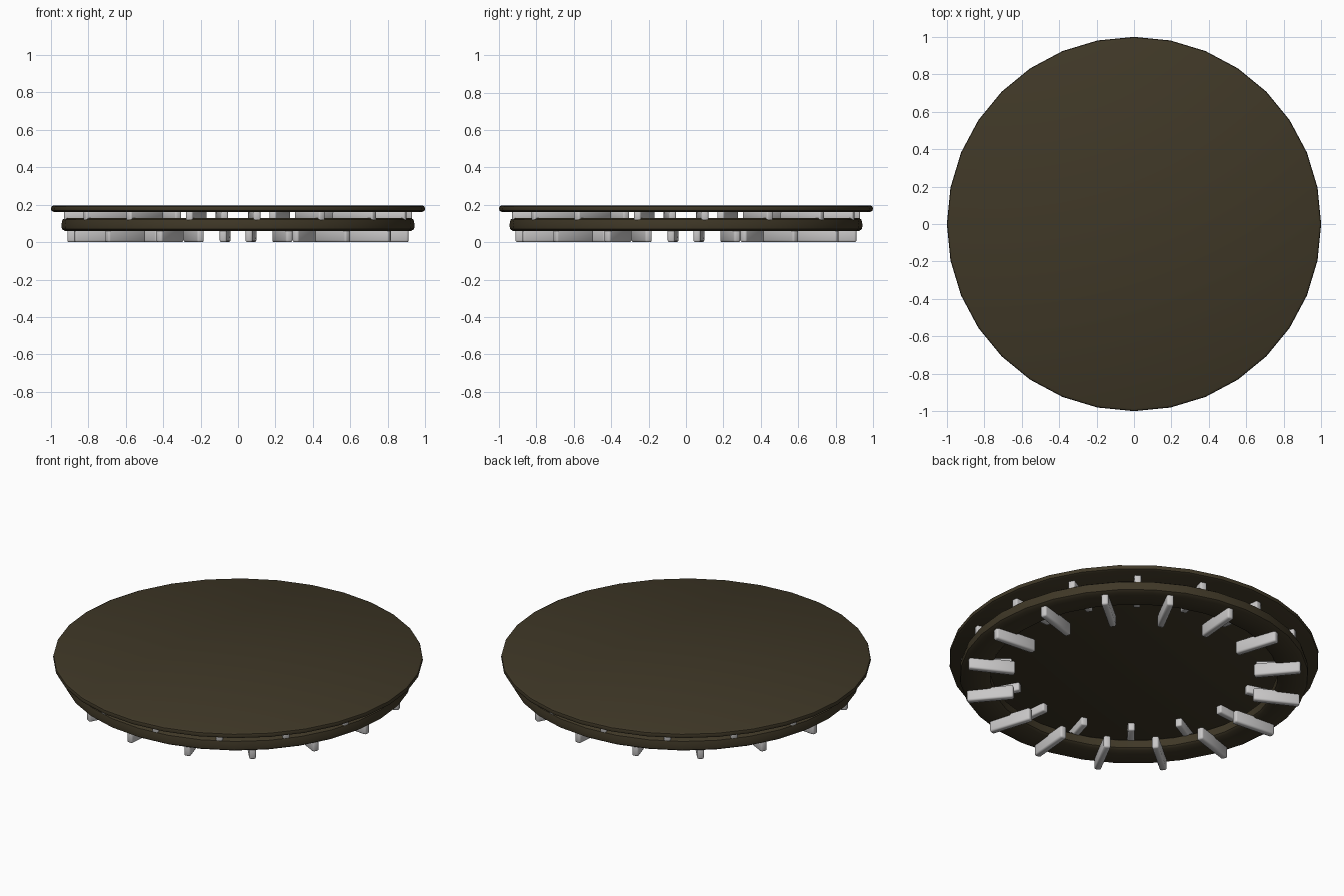
import bpy, bmesh, math
from mathutils import Matrix

if "Cube" in bpy.data.objects:
    bpy.data.objects.remove(bpy.data.objects["Cube"])


def material(name, rgb):
    m = bpy.data.materials.new(name)
    m.diffuse_color = (*rgb, 1)
    m.use_nodes = True
    m.node_tree.nodes["Principled BSDF"].inputs["Base Color"].default_value = m.diffuse_color
    return m


BROWN = material("dark olive brown", (0.050, 0.039, 0.020))
GREY = material("light grey", (0.58, 0.57, 0.57))


def finish(name, bm, mat, angle=40):
    bmesh.ops.recalc_face_normals(bm, faces=bm.faces[:])
    me = bpy.data.meshes.new(name)
    bm.to_mesh(me)
    bm.free()
    me.materials.append(mat)
    ob = bpy.data.objects.new(name, me)
    bpy.context.collection.objects.link(ob)
    bpy.ops.object.select_all(action='DESELECT')
    ob.select_set(True)
    bpy.context.view_layer.objects.active = ob
    bpy.ops.object.shade_smooth_by_angle(angle=math.radians(angle))
    return ob


def lathe(name, profile, mat, sides=32, closed=True):
    """Revolve (radius, height) points; open profiles are capped at both ends."""
    bm = bmesh.new()
    rings = []
    for r, z in profile:
        rings.append([bm.verts.new((r * math.cos(t), r * math.sin(t), z))
                      for t in (2 * math.pi * i / sides for i in range(sides))])
    n = len(rings)
    for j in range(n if closed else n - 1):
        a, b = rings[j], rings[(j + 1) % n]
        for i in range(sides):
            k = (i + 1) % sides
            bm.faces.new((a[i], a[k], b[k], b[i]))
    if not closed:
        bm.faces.new(rings[0])
        bm.faces.new(rings[-1])
    return finish(name, bm, mat)


def radial_blocks(name, r0, r1, z0, z1, width, offset, bevel, count=16):
    """A circle of small rounded spacer blocks pointing at the centre."""
    bm = bmesh.new()
    for i in range(count):
        turn = Matrix.Rotation(math.radians(offset) + 2 * math.pi * i / count, 4, 'Z')
        place = Matrix.Translation(((r0 + r1) / 2, 0, (z0 + z1) / 2))
        size = Matrix.Diagonal((r1 - r0, width, z1 - z0, 1))
        bmesh.ops.create_cube(bm, size=1, matrix=turn @ place @ size)
    bmesh.ops.bevel(bm, geom=bm.edges[:], offset=bevel, segments=2,
                    profile=0.5, affect='EDGES')
    return finish(name, bm, GREY, 50)


# flat cover plate with a softened rim
lathe("cover_disc", [(0.985, 0.162), (0.997, 0.168), (1.0, 0.179),
                     (0.997, 0.190), (0.985, 0.196)], BROWN, closed=False)

# rounded support ring
lathe("support_ring", [(0.79, 0.062), (0.925, 0.060), (0.941, 0.070), (0.944, 0.092),
                       (0.938, 0.120), (0.925, 0.129), (0.79, 0.129),
                       (0.778, 0.118), (0.778, 0.072)], BROWN)

# lower feet and upper spacers, half a step apart
radial_blocks("lower_feet", 0.66, 0.915, 0.0, 0.075, 0.038, -5, 0.01)
radial_blocks("upper_spacers", 0.66, 0.935, 0.115, 0.166, 0.038, 6.25, 0.008)
